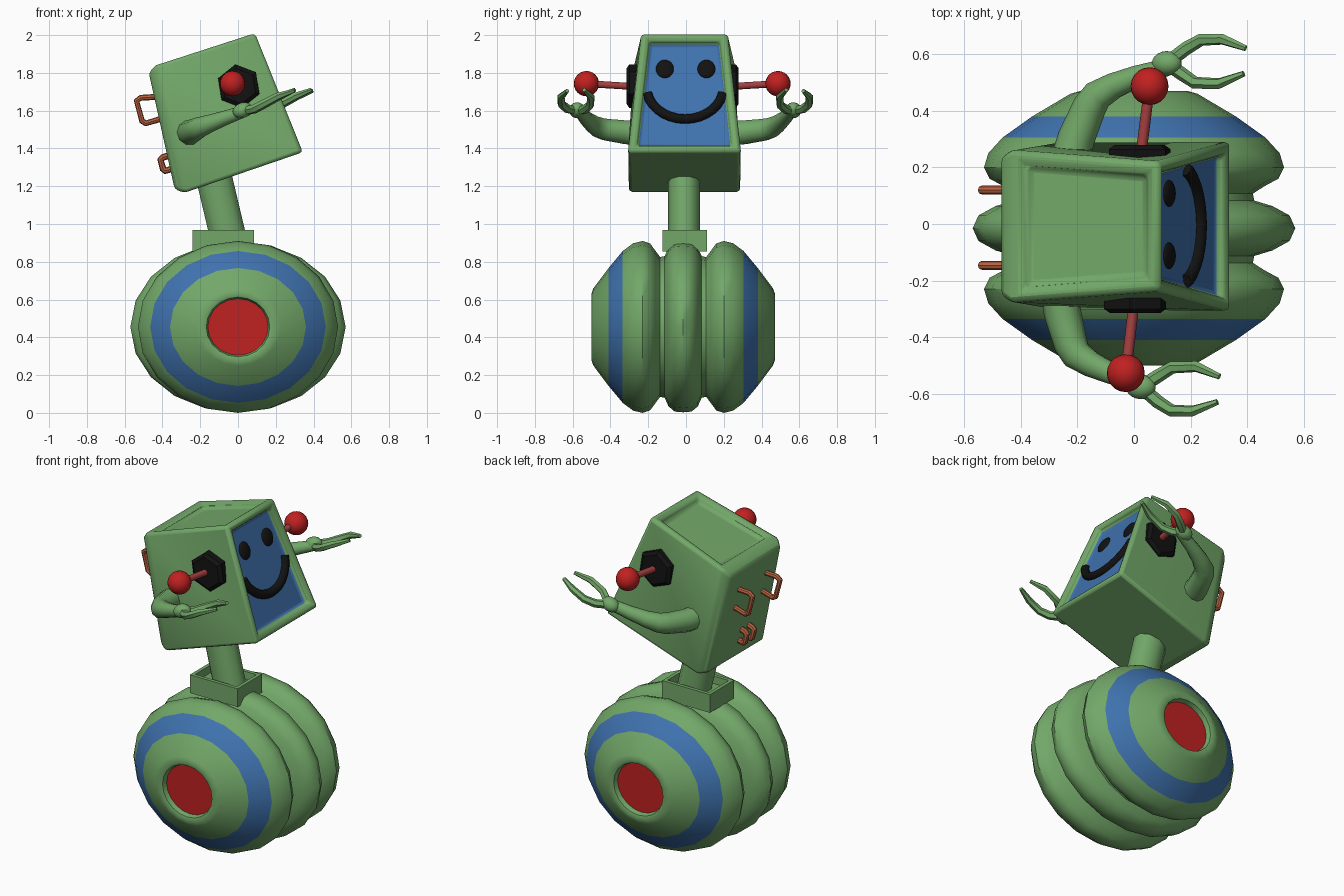
import bpy, bmesh
from math import pi, sin, cos, radians
from mathutils import Vector

if "Cube" in bpy.data.objects:
    bpy.data.objects.remove(bpy.data.objects["Cube"])


def material(name, r, g, b):
    m = bpy.data.materials.new(name)
    m.diffuse_color = (r, g, b, 1)
    m.use_nodes = True
    m.node_tree.nodes["Principled BSDF"].inputs["Base Color"].default_value = m.diffuse_color
    return m


GREEN = material("green", 0.17, 0.39, 0.14)
BLUE = material("blue", 0.05, 0.17, 0.43)
RED = material("red", 0.53, 0.015, 0.015)
ROD = material("dull_red", 0.38, 0.05, 0.05)
BLACK = material("black", 0.006, 0.006, 0.006)
COPPER = material("copper", 0.48, 0.12, 0.05)


def finish(ob, mats, angle=40):
    if not ob.data.materials:
        for m in mats:
            ob.data.materials.append(m)
    bpy.ops.object.select_all(action='DESELECT')
    ob.select_set(True)
    bpy.context.view_layer.objects.active = ob
    bpy.ops.object.shade_smooth_by_angle(angle=radians(angle))
    return ob


def from_bmesh(name, bm, mats, angle=40):
    bmesh.ops.recalc_face_normals(bm, faces=bm.faces[:])
    me = bpy.data.meshes.new(name)
    bm.to_mesh(me)
    bm.free()
    ob = bpy.data.objects.new(name, me)
    bpy.context.collection.objects.link(ob)
    return finish(ob, mats, angle)


def tube(name, pts, radii, mat, closed_res=3, smooth=40):
    cu = bpy.data.curves.new(name, 'CURVE')
    cu.dimensions = '3D'
    cu.bevel_depth = 1
    cu.bevel_resolution = closed_res
    cu.use_fill_caps = True
    sp = cu.splines.new('POLY')
    sp.points.add(len(pts) - 1)
    for p, co, r in zip(sp.points, pts, radii):
        p.co = (*co, 1)
        p.radius = r
    ob = bpy.data.objects.new(name, cu)
    bpy.context.collection.objects.link(ob)
    bpy.ops.object.select_all(action='DESELECT')
    ob.select_set(True)
    bpy.context.view_layer.objects.active = ob
    bpy.ops.object.convert(target='MESH')
    return finish(bpy.context.object, [mat], smooth)


def ball(name, loc, scale, mat):
    bpy.ops.mesh.primitive_uv_sphere_add(segments=20, ring_count=12, radius=1, location=loc)
    ob = bpy.context.object
    ob.name = name
    ob.scale = scale
    return finish(ob, [mat])


# Barrel body: elliptical rings along y (y, x radius, z radius)
half = [(0.045, 0.55, 0.448), (0.078, 0.49, 0.42), (0.098, 0.425, 0.375), (0.122, 0.42, 0.37),
        (0.148, 0.46, 0.405), (0.175, 0.51, 0.442), (0.215, 0.53, 0.455), (0.265, 0.515, 0.443),
        (0.32, 0.465, 0.402), (0.395, 0.36, 0.312), (0.475, 0.225, 0.205), (0.485, 0.19, 0.178),
        (0.478, 0.168, 0.158), (0.45, 0.16, 0.15)]
profile = [(-y, a, b) for y, a, b in reversed(half)] + [(0, 0.57, 0.452)] + half
N = 20
bm = bmesh.new()
rings = [[bm.verts.new((a * sin(2 * pi * i / N), y - 0.015, 0.455 + b * cos(2 * pi * i / N)))
          for i in range(N)] for y, a, b in profile]
for (p, q), r0, r1 in zip(zip(profile, profile[1:]), rings, rings[1:]):
    stripe = 0.31 < min(abs(p[0]), abs(q[0])) and max(abs(p[0]), abs(q[0])) < 0.4
    for i in range(N):
        f = bm.faces.new((r0[i], r0[i - 1], r1[i - 1], r1[i]))
        f.material_index = 1 if stripe else 0
for ring in (rings[0], rings[-1]):
    bm.faces.new(ring).material_index = 2
from_bmesh("barrel_body", bm, [GREEN, BLUE, RED])


def hull_box(corners):
    """Box from 8 corners: +y ring then -y ring, each front-top, front-bottom, back-bottom, back-top."""
    bm = bmesh.new()
    a = [bm.verts.new(c) for c in corners]
    p, m = a[:4], a[4:]
    faces = {'left': bm.faces.new(p), 'right': bm.faces.new(m[::-1])}
    for i, key in enumerate(('front', 'bottom', 'back', 'top')):
        j = (i + 1) % 4
        faces[key] = bm.faces.new((p[i], m[i], m[j], p[j]))
    bmesh.ops.recalc_face_normals(bm, faces=bm.faces[:])
    return bm, faces


def inset(bm, face, thickness, depth=0):
    bmesh.ops.inset_region(bm, faces=[face], thickness=thickness, depth=depth, use_even_offset=True)


def bevel(ob, width):
    mod = ob.modifiers.new("soft_edges", 'BEVEL')
    mod.width = width
    mod.segments = 2
    mod.limit_method = 'ANGLE'
    mod.angle_limit = radians(35)


# Collar tray and leaning neck
sect = [(0.085, 0.967), (0.085, 0.855), (-0.24, 0.855), (-0.24, 0.967)]
bm, fs = hull_box([(x, y, z) for y in (0.11, -0.125) for x, z in sect])
inset(bm, fs['top'], 0.022)
inset(bm, fs['top'], 0.002, -0.045)
from_bmesh("neck_collar", bm, [GREEN], 30)
neck = tube("neck", [(-0.045, -0.01, 0.9), (-0.135, -0.01, 1.28)], [0.1, 0.1], GREEN)
for v in neck.data.vertices:
    v.co.y = -0.01 + (v.co.y + 0.01) * 0.85

# Head: tapered, tilted box with sunk screen, sunk top and raised back
sect = [(0.09, 2.01, 0.228), (0.343, 1.38, 0.3), (-0.285, 1.165, 0.295), (-0.435, 1.84, 0.27)]
bm, fs = hull_box([(x, s * h - 0.008, z) for s in (1, -1) for x, z, h in sect])
inset(bm, fs['front'], 0.042)
inset(bm, fs['front'], 0.005, -0.04)
fs['front'].material_index = 1
inset(bm, fs['top'], 0.045)
inset(bm, fs['top'], 0.012, -0.035)
inset(bm, fs['back'], 0.03, 0.045)
bevel(from_bmesh("head", bm, [GREEN, BLUE]), 0.018)


def screen(y, z, out=0.0):
    """Point on the tilted screen."""
    return Vector((0.045 + (2.01 - z) * 0.4 + out, y, z))


# Face: two eyes and a smile
for side, s in (("left", 1), ("right", -1)):
    eye = ball("eye_" + side, screen(s * 0.11 - 0.002, 1.82), (0.02, 0.048, 0.052), BLACK)
    eye.rotation_euler.y = radians(-21.8)
smile = []
for i in range(15):
    t = -1 + 2 * i / 14
    smile.append(screen(0.2 * sin(t * 1.35) / sin(1.35) - 0.005,
                        1.69 - 0.135 * (cos(t * 1.35) - cos(1.35)) / (1 - cos(1.35)), 0.005))
tube("smile", smile, [0.026] * 15, BLACK)


def place(s, x, y, z):
    """Mirror a point to side s, with the slight twist of the upper body."""
    return (x + s * 0.08 * y, s * y - 0.004, z)


for side, s in (("left", 1), ("right", -1)):
    # Ear pad, rod and ball
    bm = bmesh.new()
    loops = [[bm.verts.new((0.012 + s * 0.008 + r * cos(radians(60 * k - 21)), s * y - 0.018,
                            1.73 + r * sin(radians(60 * k - 21)))) for k in range(6)]
             for y, r in ((0.22, 0.117), (0.282, 0.117), (0.297, 0.095))]
    for r0, r1 in zip(loops, loops[1:]):
        for k in range(6):
            bm.faces.new((r0[k - 1], r0[k], r1[k], r1[k - 1]))
    bm.faces.new(loops[0])
    bm.faces.new(loops[-1])
    from_bmesh("ear_" + side, bm, [BLACK], 20)
    tip = Vector((0.013 + s * 0.042, s * 0.507 - 0.02, 1.743))
    tube("antenna_rod_" + side, [(0.012 + s * 0.012, s * 0.26 - 0.02, 1.728), tip], [0.019] * 2, ROD)
    ball("antenna_ball_" + side, tip, (0.067,) * 3, RED)

    # Arm, wrist and two-finger claw
    path = [(-0.24, 0.25, 1.485), (-0.228, 0.31, 1.485), (-0.19, 0.42, 1.5), (-0.165, 0.46, 1.512),
            (-0.11, 0.493, 1.532), (-0.03, 0.527, 1.56), (0.1, 0.567, 1.605)]
    tube("arm_" + side, [place(s, *p) for p in path],
         [0.068, 0.066, 0.06, 0.055, 0.047, 0.039, 0.03], GREEN)
    wrist = ball("wrist_" + side, place(s, 0.07, 0.572, 1.602), (0.054, 0.043, 0.04), GREEN)
    wrist.rotation_euler.y = radians(-20)
    outer = [(0.08, 0.58, 1.6), (0.135, 0.625, 1.61), (0.185, 0.655, 1.635), (0.26, 0.657, 1.675), (0.345, 0.625, 1.705)]
    inner = [(0.08, 0.565, 1.6), (0.125, 0.535, 1.605), (0.175, 0.503, 1.63), (0.26, 0.5, 1.675), (0.345, 0.535, 1.71)]
    for label, pts in (("outer", outer), ("inner", inner)):
        tube(f"finger_{label}_{side}", [place(s, *p) for p in pts],
             [0.024, 0.024, 0.022, 0.02, 0.011], GREEN, 1, 30)

# Back handles: two large above, two small below
large = [(-0.4, 1.675), (-0.515, 1.668), (-0.537, 1.652), (-0.508, 1.545), (-0.488, 1.533), (-0.38, 1.565)]
small = [(-0.33, 1.375), (-0.398, 1.352), (-0.41, 1.34), (-0.397, 1.292), (-0.385, 1.282), (-0.32, 1.3)]
for kind, pts, r, ys in (("upper", large, 0.016, (0.12, -0.146)), ("lower", small, 0.018, (-0.005, -0.075))):
    for k, y in enumerate(ys):
        tube(f"{kind}_handle_{k + 1}", [(x, y, z) for x, z in pts], [r] * len(pts), COPPER, 2)
